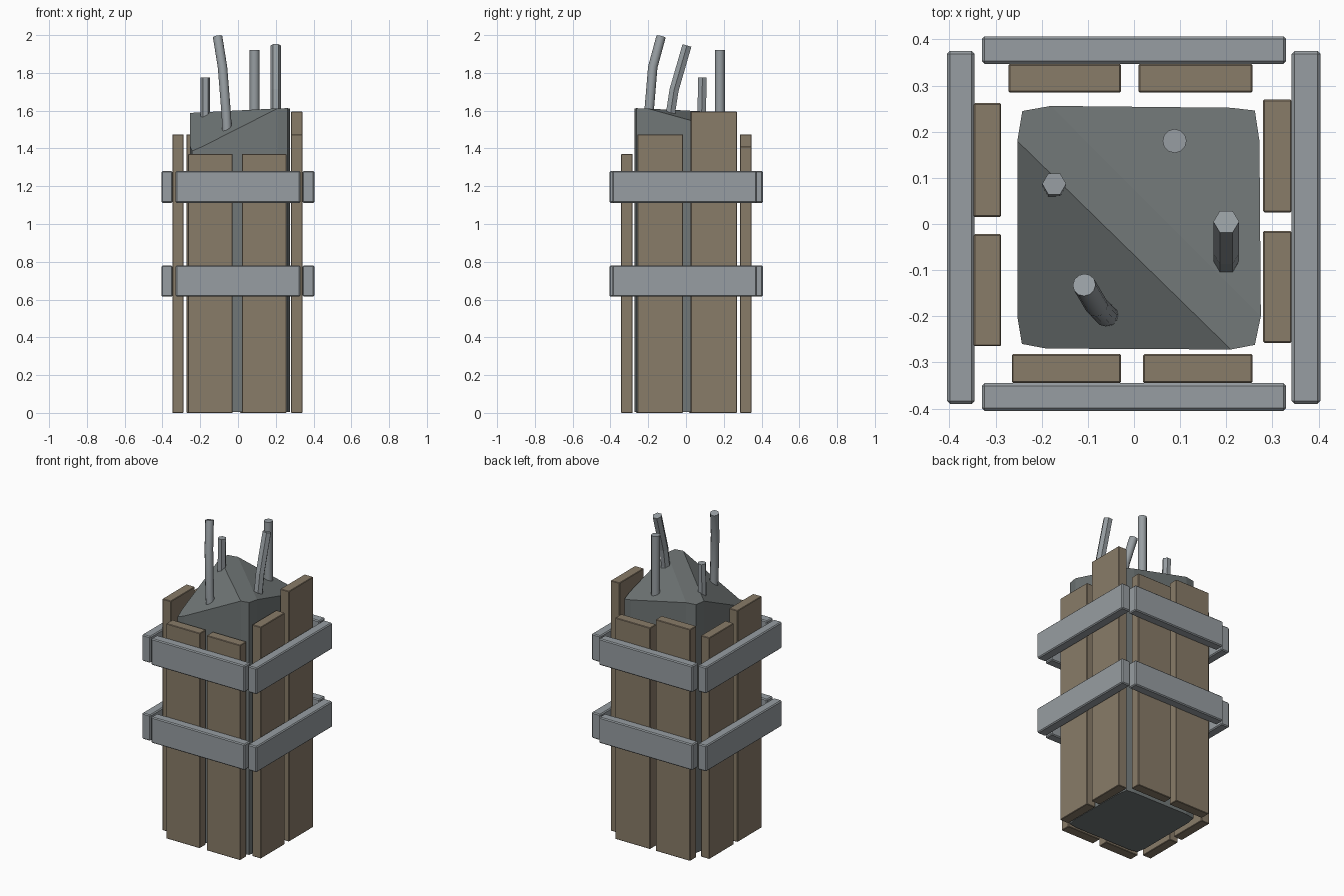
import bpy, bmesh, math
from mathutils import Vector

if "Cube" in bpy.data.objects:
    bpy.data.objects.remove(bpy.data.objects["Cube"])


def material(name, rgb):
    m = bpy.data.materials.new(name)
    m.diffuse_color = (*rgb, 1)
    m.use_nodes = True
    m.node_tree.nodes["Principled BSDF"].inputs["Base Color"].default_value = m.diffuse_color
    return m


CONCRETE = material("concrete", (0.165, 0.185, 0.185))
WOOD = material("weathered_wood", (0.25, 0.20, 0.14))
STEEL = material("grey_steel", (0.31, 0.34, 0.36))


def finish(bm, name, mat, smooth=None):
    bmesh.ops.recalc_face_normals(bm, faces=bm.faces)
    me = bpy.data.meshes.new(name)
    bm.to_mesh(me)
    bm.free()
    me.materials.append(mat)
    ob = bpy.data.objects.new(name, me)
    bpy.context.collection.objects.link(ob)
    if smooth:
        bpy.ops.object.select_all(action='DESELECT')
        ob.select_set(True)
        bpy.context.view_layer.objects.active = ob
        bpy.ops.object.shade_smooth_by_angle(angle=math.radians(smooth))
    return ob


def box(name, x, y, z, mat, bevel):
    bm = bmesh.new()
    bmesh.ops.create_cube(bm, size=1)
    for v in bm.verts:
        for i, (a, b) in enumerate((x, y, z)):
            v.co[i] = a if v.co[i] < 0 else b
    bmesh.ops.bevel(bm, geom=bm.edges[:], offset=bevel, segments=1, affect='EDGES')
    return finish(bm, name, mat)


def rod(name, path, r, sides):
    bm = bmesh.new()
    pts = [Vector(p) for p in path]
    rings = []
    for i, p in enumerate(pts):
        t = pts[min(i + 1, len(pts) - 1)] - pts[max(i - 1, 0)]
        q = Vector((0, 0, 1)).rotation_difference(t)
        rings.append([bm.verts.new(p + q @ Vector((r * math.cos(a), r * math.sin(a), 0)))
                      for a in (2 * math.pi * k / sides for k in range(sides))])
    for lo, hi in zip(rings, rings[1:]):
        for k in range(sides):
            n = (k + 1) % sides
            bm.faces.new((lo[k], lo[n], hi[n], hi[k]))
    bm.faces.new(rings[0])
    bm.faces.new(rings[-1])
    finish(bm, name, STEEL, 35 if sides > 8 else None)


# Column with a broken top: a diagonal ridge falling away on both sides
outline = [(-.253, .18), (-.253, -.20), (-.243, -.26), (-.19, -.27), (.21, -.272),
           (.262, -.262), (.275, -.20), (.272, .18), (.262, .246), (.21, .252),
           (-.18, .256), (-.242, .245)]


def top_height(x, y):
    t = (x + y) / math.sqrt(2)
    drop = .70 * max(0, -t - .05) + .36 * max(0, t - .05)
    return 1.60 + .025 * (x - y) - drop


bm = bmesh.new()
bottom = [bm.verts.new((x, y, .005)) for x, y in outline]
top = [bm.verts.new((x, y, top_height(x, y))) for x, y in outline]
n = len(outline)
for k in range(n):
    m = (k + 1) % n
    bm.faces.new((bottom[k], bottom[m], top[m], top[k]))
bm.faces.new(bottom)
bm.faces.new(top[0:5])                                  # front left slope
bm.faces.new([top[i] for i in (0, 4, 5, 6, 10, 11)])    # ridge band
bm.faces.new(top[6:11])                                 # back right slope
finish(bm, "concrete_column", CONCRETE)

# Formwork planks, two per side: x range, y range, top
planks = {
    "front_plank_left": ((-.265, -.028), (-.345, -.282), 1.37),
    "front_plank_right": ((.02, .257), (-.345, -.282), 1.37),
    "back_plank_left": ((-.272, -.028), (.285, .347), 1.475),
    "back_plank_right": ((.01, .257), (.285, .347), 1.41),
    "right_plank_front": ((.28, .342), (-.258, -.015), 1.475),
    "right_plank_back": ((.28, .342), (.025, .27), 1.595),
    "left_plank_front": ((-.348, -.288), (-.265, -.022), 1.475),
    "left_plank_back": ((-.348, -.288), (.015, .262), 1.41),
}
for name, (x, y, z) in planks.items():
    box(name, x, y, (0, z), WOOD, .003)

# Two levels of clamp bars
for level, z in (("lower", (.615, .78)), ("upper", (1.112, 1.28))):
    box(level + "_front_clamp", (-.33, .33), (-.405, -.345), z, STEEL, .006)
    box(level + "_back_clamp", (-.33, .33), (.347, .407), z, STEEL, .006)
    box(level + "_left_clamp", (-.405, -.346), (-.39, .375), z, STEEL, .006)
    box(level + "_right_clamp", (.342, .404), (-.39, .375), z, STEEL, .006)

# Reinforcing bars sticking out of the top
rod("bent_bar_front", [(-.056, -.197, 1.45), (-.062, -.197, 1.58), (-.082, -.176, 1.83),
                       (-.108, -.132, 1.992)], .025, 12)
rod("bent_bar_right", [(.2, -.082, 1.5), (.2, -.08, 1.60), (.2, -.063, 1.71),
                       (.2, .005, 1.945)], .028, 6)
rod("straight_bar_back", [(.088, .18, 1.45), (.088, .18, 1.92)], .026, 12)
rod("short_bar_left", [(-.173, .080, 1.45), (-.173, .087, 1.775)], .026, 6)
